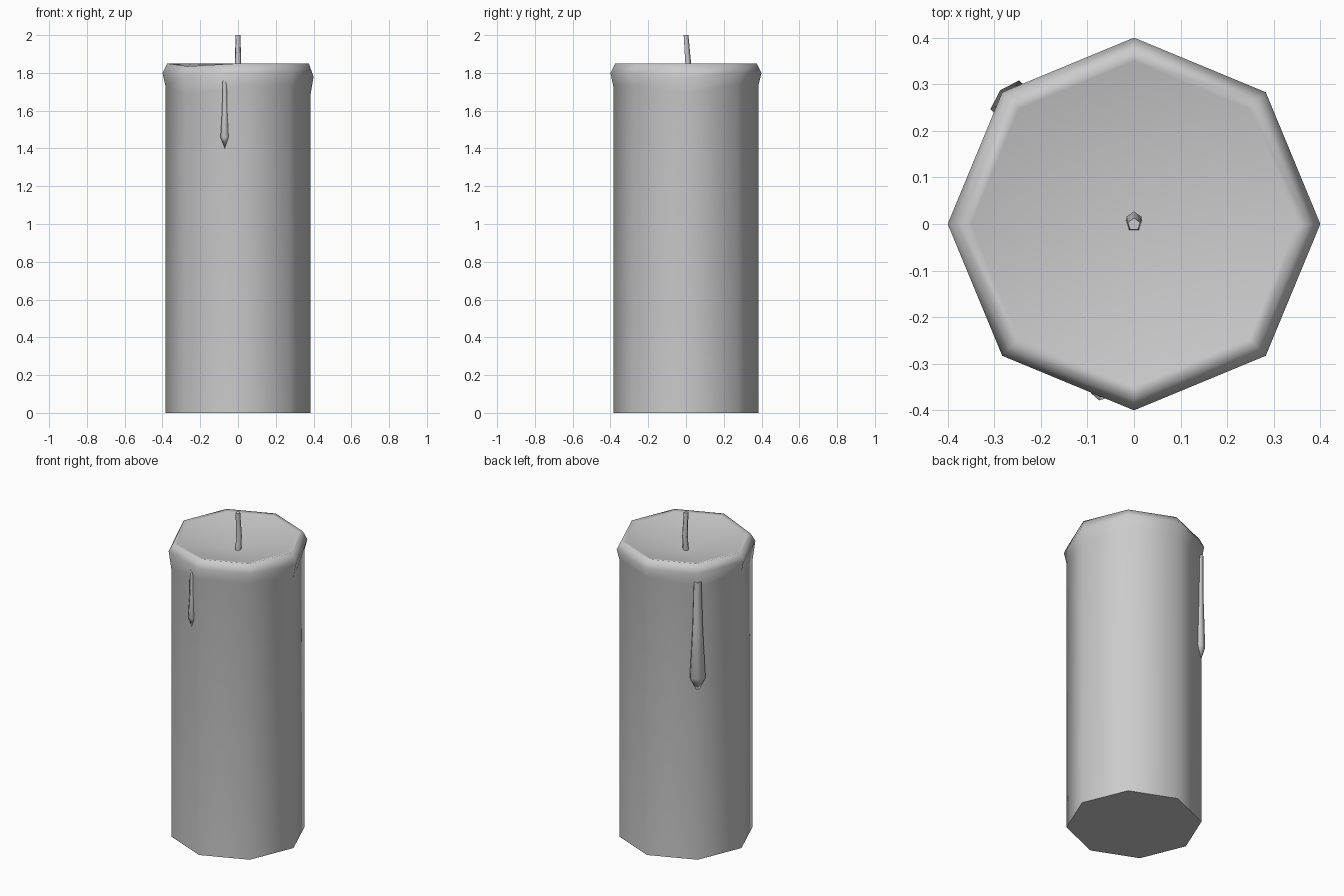
import bpy, bmesh
from math import sin, cos, pi
from mathutils import Vector

if "Cube" in bpy.data.objects:
    bpy.data.objects.remove(bpy.data.objects["Cube"])


def loft(name, rings, tip=None, sharp_rings=(), cap_end=False):
    """Skin between rings; cap the first, cap or fan the last."""
    bm = bmesh.new()
    vr = [[bm.verts.new(p) for p in r] for r in rings]
    n = len(vr[0])
    bm.faces.new(vr[0][::-1])
    for a, b in zip(vr, vr[1:]):
        for i in range(n):
            j = (i + 1) % n
            bm.faces.new((a[i], a[j], b[j], b[i]))
    if tip is not None:
        t = bm.verts.new(tip)
        for i in range(n):
            bm.faces.new((vr[-1][i], vr[-1][(i + 1) % n], t))
    elif cap_end:
        bm.faces.new(vr[-1])
    for f in bm.faces:
        f.smooth = True
    for k in sharp_rings:
        for i in range(n):
            bm.edges.get((vr[k][i], vr[k][(i + 1) % n])).smooth = False
    bmesh.ops.recalc_face_normals(bm, faces=bm.faces[:])
    me = bpy.data.meshes.new(name)
    bm.to_mesh(me)
    bm.free()
    ob = bpy.data.objects.new(name, me)
    bpy.context.collection.objects.link(ob)
    return ob


def ring(r, z, n=8, cx=0, cy=0, start=0.0):
    zs = z if isinstance(z, (list, tuple)) else [z] * n
    return [(cx + r * cos(start + 2 * pi * i / n), cy + r * sin(start + 2 * pi * i / n), zs[i])
            for i in range(n)]


# Wax body with a molten, uneven rim and a shallow dish
under = [1.69, 1.74, 1.74, 1.71, 1.735, 1.68, 1.73, 1.73]
bulge = [1.78, 1.80, 1.80, 1.80, 1.80, 1.79, 1.80, 1.80]
lip = [1.85] * 8
lip[5] = 1.835
inner = [z - 0.005 for z in lip]
loft("candle_body",
     [ring(0.385, 0), ring(0.385, under), ring(0.40, bulge), ring(0.375, lip), ring(0.35, inner)],
     tip=(0, 0, 1.765), sharp_rings=(0, 4))

# Wick, five-sided and slightly bent
loft("wick",
     [ring(r, z, 5, 0, y, pi / 2) for r, y, z in
      ((0.018, 0.0, 1.75), (0.017, 0.01, 1.85), (0.014, -0.001, 2.0))],
     sharp_rings=(0, 2), cap_end=True)


def drip(name, x, y, stations, tip_z):
    """Wax run: stations are (z, half width, half depth)."""
    out = Vector((x, y, 0)).normalized()
    side = Vector((-out.y, out.x, 0))
    rings = []
    for z, w, d in stations:
        rings.append([Vector((x, y, z)) + side * (w * cos(a)) + out * (d * sin(a))
                      for a in (2 * pi * i / 6 + pi / 6 for i in range(6))])
    loft(name, rings, tip=(x, y, tip_z), sharp_rings=(0,))


# Wax drips: short one on the front, long one on the back left corner
drip("front_drip", -0.07, -0.356,
     [(1.76, 0.012, 0.012), (1.60, 0.015, 0.014), (1.46, 0.024, 0.023)], 1.40)
drip("back_drip", -0.268, 0.268,
     [(1.74, 0.024, 0.016), (1.45, 0.033, 0.018), (1.14, 0.050, 0.027)], 1.05)
